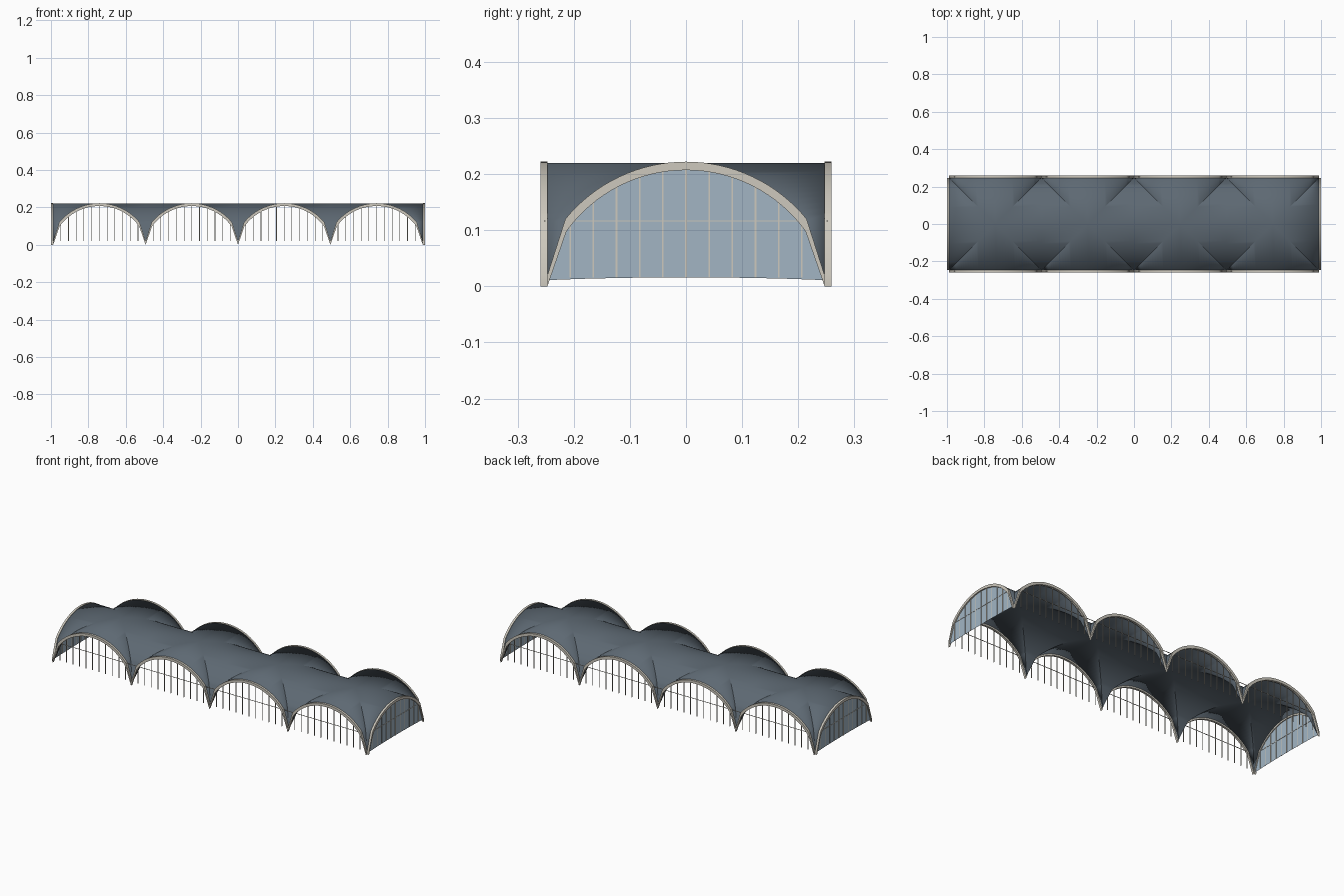
import bpy, bmesh
from math import sqrt, pi, sin, cos, asin, radians
from mathutils import Matrix, Vector

if "Cube" in bpy.data.objects:
    bpy.data.objects.remove(bpy.data.objects["Cube"], do_unlink=True)

HALF = 0.247      # half a bay
RIB = 0.012       # rib depth
RADIUS = 0.2776   # outer arch radius
CENTRE = 0.222 - RADIUS
BAND = 0.015      # rib height
STEP = 0.0413     # mullion spacing


def material(name, colour):
    m = bpy.data.materials.new(name)
    m.use_nodes = True
    m.diffuse_color = (*colour, 1)
    m.node_tree.nodes["Principled BSDF"].inputs["Base Color"].default_value = (*colour, 1)
    return m


slate = material("slate roof", (0.11, 0.14, 0.17))
stone = material("pale stone", (0.61, 0.58, 0.51))
glass = material("blue glass", (0.36, 0.46, 0.55))


def finish(name, bm, mat, smooth=False):
    bmesh.ops.recalc_face_normals(bm, faces=bm.faces)
    mesh = bpy.data.meshes.new(name)
    bm.to_mesh(mesh)
    bm.free()
    mesh.materials.append(mat)
    ob = bpy.data.objects.new(name, mesh)
    bpy.context.collection.objects.link(ob)
    if smooth:
        bpy.ops.object.select_all(action='DESELECT')
        ob.select_set(True)
        bpy.context.view_layer.objects.active = ob
        bpy.ops.object.shade_smooth_by_angle(angle=radians(25))
    return ob


def arch(radius, spring, foot, n=32):
    """Round arch on two steep straight legs, as (u, z) points."""
    a = asin(spring / radius)
    angles = [-a + 2 * a * i / n for i in range(n + 1)]
    pts = [(radius * sin(t), CENTRE + radius * cos(t)) for t in angles]
    return [(-HALF, foot)] + pts + [(HALF, foot)]


def height(points, u):
    for (a, za), (b, zb) in zip(points, points[1:]):
        if a <= u <= b:
            return za + (zb - za) * (u - a) / (b - a)


OUTER = arch(RADIUS, 0.215, 0.02)
INNER = arch(RADIUS - BAND, 0.213, 0.0)
SHELL = arch(RADIUS - 0.002, 0.215, 0.015)


def box(bm, place, lo, hi):
    lo, hi = Vector(lo), Vector(hi)
    size = Matrix.Diagonal((*(hi - lo), 1))
    bmesh.ops.create_cube(bm, size=1, matrix=place @ Matrix.Translation((lo + hi) / 2) @ size)


def add_rib(bm, place):
    rings = []
    for (uo, zo), (ui, zi) in zip(OUTER, INNER):
        corners = [(uo, 0, zo), (uo, -RIB, zo), (ui, -RIB, zi), (ui, 0, zi)]
        rings.append([bm.verts.new(place @ Vector(c)) for c in corners])
    for a, b in zip(rings, rings[1:]):
        for i in range(4):
            j = (i + 1) % 4
            bm.faces.new((a[i], a[j], b[j], b[i]))
    bm.faces.new(rings[0])
    bm.faces.new(rings[-1])


def add_bars(bm, place, bottom):
    for k in range(-5, 6):
        u = k * STEP
        box(bm, place, (u - 0.0015, -0.007, bottom), (u + 0.0015, -0.003, height(INNER, u) + 0.003))
    box(bm, place, (-0.213, -0.0065, 0.1155), (0.213, -0.0035, 0.1175))


def facade(x, distance, angle):
    """Frame whose local -y points outward from one wall."""
    return (Matrix.Translation((x, 0, 0)) @ Matrix.Rotation(angle, 4, 'Z')
            @ Matrix.Translation((0, -distance, 0)))


bays = [(2 * i - 3) * HALF for i in range(4)]
sides = {"front": 0, "back": pi}
ends = {"left": pi / 2, "right": -pi / 2}

# Groin vaulted roof: four ruled webs in each bay
bm = bmesh.new()
for x in bays:
    for q in range(4):
        turn = Matrix.Translation((x, 0, 0)) @ Matrix.Rotation(q * pi / 2, 4, 'Z')
        rows = [[bm.verts.new(turn @ Vector((u, -d, z))) for d in (abs(u), HALF)] for u, z in SHELL]
        for a, b in zip(rows, rows[1:]):
            bm.faces.new((a[0], a[1], b[1], b[0]))
bmesh.ops.remove_doubles(bm, verts=bm.verts, dist=0.0001)
bmesh.ops.dissolve_degenerate(bm, dist=0.0001, edges=bm.edges)
roof = finish("vaulted_roof", bm, slate, True)
if sum(p.normal.z for p in roof.data.polygons) < 0:
    roof.data.flip_normals()
shell = roof.modifiers.new("thickness", 'SOLIDIFY')
shell.thickness = 0.004
shell.offset = -1

# Open arcades along the long sides
for side, angle in sides.items():
    ribs, bars = bmesh.new(), bmesh.new()
    for x in bays:
        place = facade(x, HALF, angle)
        add_rib(ribs, place)
        add_bars(bars, place, 0.02)
    # Rail continues behind the feet of the arches
    box(bars, facade(0, HALF, angle), (-3.9 * HALF, -0.0065, 0.1155), (3.9 * HALF, -0.0035, 0.1175))
    finish(side + "_arch_ribs", ribs, stone, True)
    finish(side + "_mullions", bars, stone)

# Glazed end walls
for side, angle in ends.items():
    place = facade(0, 4 * HALF, angle)
    rib, bars, pane = bmesh.new(), bmesh.new(), bmesh.new()
    add_rib(rib, place)
    add_bars(bars, place, 0.016)
    outline = [(u, max(z, 0.011)) for u, z in INNER]
    outline += [(u * HALF / 4, 0.016 - 0.0003 * u * u) for u in (3, 2, 1, 0, -1, -2, -3)]
    pane.faces.new([pane.verts.new(place @ Vector((u, -0.005, z))) for u, z in outline])
    finish(side + "_end_rib", rib, stone, True)
    finish(side + "_end_mullions", bars, stone)
    finish(side + "_end_glass", pane, glass)
